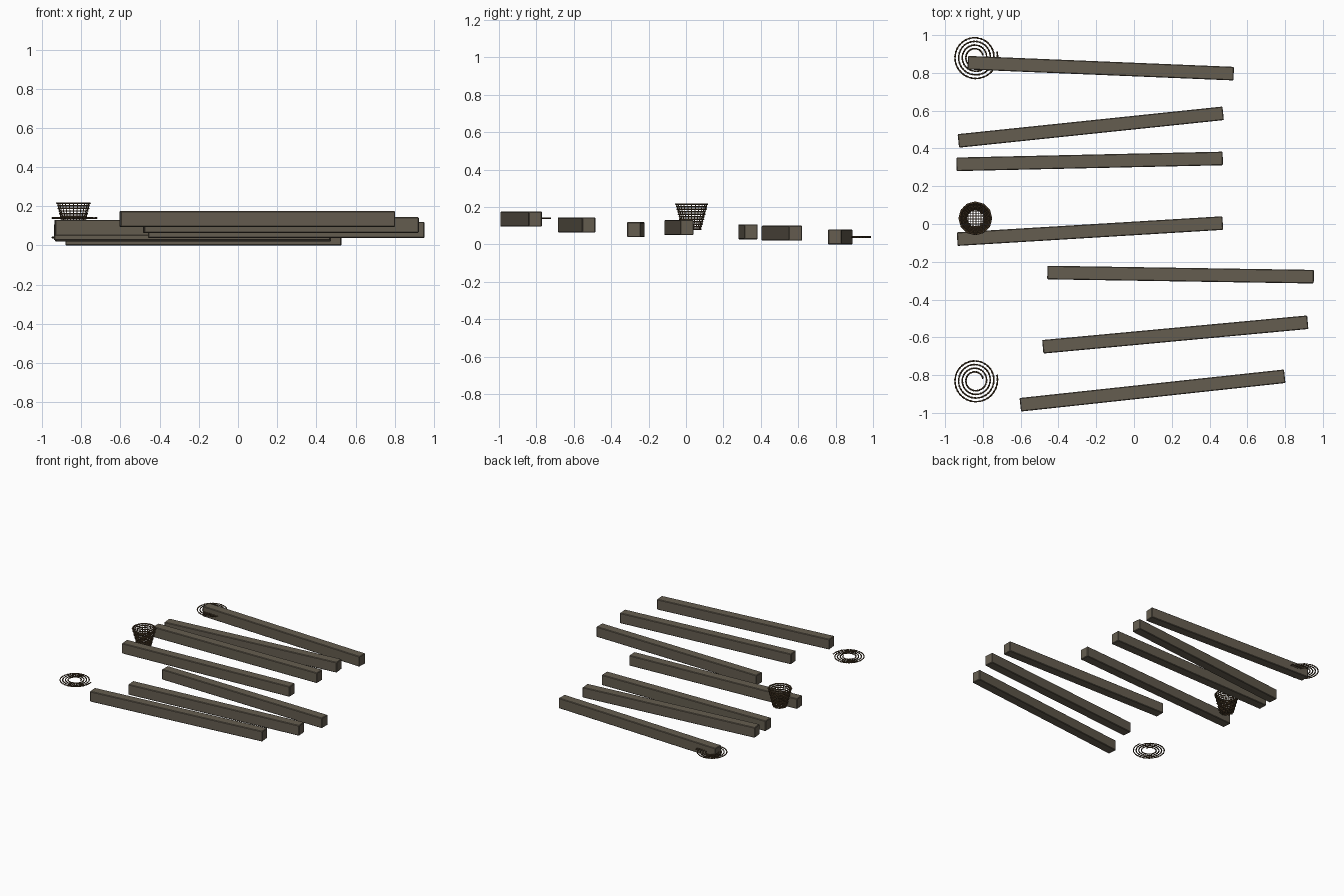
import bpy
from math import sin, cos, pi, atan2, hypot, sqrt, radians
from mathutils import Vector

if "Cube" in bpy.data.objects:
    bpy.data.objects.remove(bpy.data.objects["Cube"])


def material(name, rgb):
    m = bpy.data.materials.new(name)
    m.use_nodes = True
    m.diffuse_color = (*rgb, 1)
    bsdf = m.node_tree.nodes["Principled BSDF"]
    bsdf.inputs["Base Color"].default_value = (*rgb, 1)
    bsdf.inputs["Roughness"].default_value = 0.9
    return m


wood = material("weathered wood", (0.13, 0.11, 0.08))
fibre = material("dark brown fibre", (0.08, 0.05, 0.024))


def tubes(name, paths, radius, mat):
    """One mesh of round tubes; paths is a list of (points, closed)."""
    cu = bpy.data.curves.new(name, "CURVE")
    cu.dimensions = "3D"
    cu.bevel_depth = radius
    cu.bevel_resolution = 1
    cu.use_fill_caps = True
    for points, closed in paths:
        sp = cu.splines.new("POLY")
        sp.points.add(len(points) - 1)
        for p, co in zip(sp.points, points):
            p.co = (*co, 1)
        sp.use_cyclic_u = closed
    cu.materials.append(mat)
    ob = bpy.data.objects.new(name, cu)
    bpy.context.collection.objects.link(ob)
    bpy.ops.object.select_all(action="DESELECT")
    ob.select_set(True)
    bpy.context.view_layer.objects.active = ob
    bpy.ops.object.convert(target="MESH")
    bpy.ops.object.shade_smooth_by_angle(angle=radians(50))
    return ob


# Timber beams: left end, right end, height of the underside
def beam(name, x0, y0, x1, y1, z):
    height = 0.081
    bpy.ops.mesh.primitive_cube_add(
        size=1, location=((x0 + x1) / 2, (y0 + y1) / 2, z + height / 2))
    ob = bpy.context.object
    ob.name = name
    length = hypot(x1 - x0, y1 - y0)
    for v in ob.data.vertices:
        v.co = v.co * Vector((length, 0.072, height))
    ob.rotation_euler.z = atan2(y1 - y0, x1 - x0)
    bev = ob.modifiers.new("worn edges", "BEVEL")
    bev.width = 0.004
    bev.segments = 1
    ob.data.materials.append(wood)


beams = [
    (-0.88, 0.854, 0.528, 0.796, 0),
    (-0.93, 0.44, 0.472, 0.586, 0.02),
    (-0.94, 0.316, 0.47, 0.347, 0.027),
    (-0.936, -0.08, 0.47, 0.005, 0.05),
    (-0.459, -0.257, 0.952, -0.279, 0.039),
    (-0.483, -0.65, 0.92, -0.52, 0.064),
    (-0.602, -0.957, 0.798, -0.806, 0.095),
]
for i, b in enumerate(beams):
    beam(f"timber_beam_{i + 1}", *b)


# Flat rope coils, each of two twisted strands
def rope_coil(name, cx, cy, cz):
    turns, twists, steps = 4, 62, 620
    strands = []
    for phase in (0, pi):
        pts = []
        for i in range(steps + 1):
            t = i / steps
            a = 0.25 + t * turns * 2 * pi
            w = t * twists * 2 * pi + phase
            r = 0.041 + 0.077 * t + 0.0022 * cos(w)
            pts.append((cx + r * cos(a), cy + r * sin(a), cz + 0.0022 * sin(w)))
        strands.append((pts, False))
    tubes(name, strands, 0.0028, fibre)


rope_coil("back_rope_coil", -0.84, 0.883, 0.04)
rope_coil("front_rope_coil", -0.84, -0.828, 0.14)

# Woven basket
BX, BY, BOTTOM, TOP = -0.84, 0.03, 0.082, 0.216
STAKES, ROWS = 24, 11


def basket_point(a, t, offset=0):
    r = 0.047 + 0.035 * t + offset
    return (BX + r * cos(a), BY + r * sin(a), BOTTOM + (TOP - BOTTOM) * t)


rows = []
for k in range(ROWS):
    n = STAKES * 6
    rows.append(([basket_point(2 * pi * i / n, k / (ROWS - 1),
                               0.003 * cos(STAKES / 2 * 2 * pi * i / n + pi * k))
                  for i in range(n)], True))
tubes("basket_weave", rows, 0.0042, fibre)

stakes = [([basket_point(2 * pi * i / STAKES, t) for t in (0, 1)], False)
          for i in range(STAKES)]
tubes("basket_stakes", stakes, 0.0025, fibre)

rim = [([basket_point(2 * pi * i / 48, 1) for i in range(48)], True)]
tubes("basket_rim", rim, 0.005, fibre)

# Open lattice floor of the basket
slats = []
for i in range(-5, 6):
    d = i * 0.0085
    h = sqrt(0.048 ** 2 - d ** 2)
    slats.append(([(BX + d, BY - h, BOTTOM), (BX + d, BY + h, BOTTOM)], False))
    slats.append(([(BX - h, BY + d, BOTTOM), (BX + h, BY + d, BOTTOM)], False))
tubes("basket_floor", slats, 0.0014, fibre)
